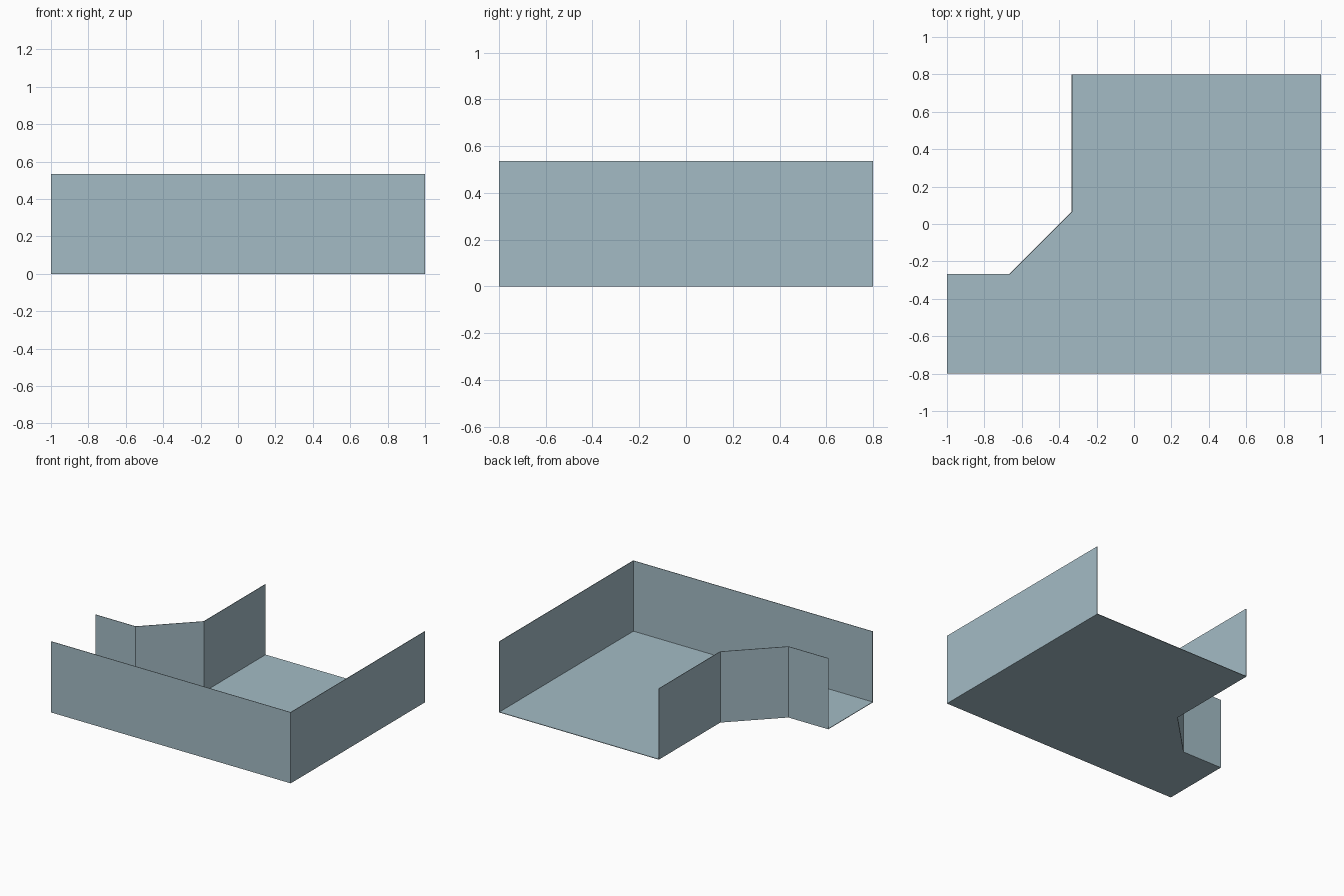
import bpy
import bmesh

if "Cube" in bpy.data.objects:
    bpy.data.objects.remove(bpy.data.objects["Cube"])

HEIGHT = 0.535
THICK = 0.004

# One flat colour
mat = bpy.data.materials.new("pale blue grey")
mat.use_nodes = True
colour = (0.37, 0.50, 0.56, 1)
mat.diffuse_color = colour
mat.node_tree.nodes["Principled BSDF"].inputs["Base Color"].default_value = colour


def sheet(name, build):
    """Thin sheet grown inward from the faces that build() draws."""
    bm = bmesh.new()
    build(bm)
    mesh = bpy.data.meshes.new(name)
    bm.to_mesh(mesh)
    bm.free()
    mesh.materials.append(mat)
    obj = bpy.data.objects.new(name, mesh)
    bpy.context.collection.objects.link(obj)
    mod = obj.modifiers.new("thickness", "SOLIDIFY")
    mod.thickness = THICK
    mod.offset = -1
    mod.use_even_offset = True


def floor_face(path):
    def build(bm):
        face = bm.faces.new([bm.verts.new((x, y, 0)) for x, y in path])
        face.normal_flip()
    return build


def wall_faces(path):
    def build(bm):
        low = [bm.verts.new((x, y, 0)) for x, y in path]
        high = [bm.verts.new((x, y, HEIGHT)) for x, y in path]
        for i in range(len(path) - 1):
            bm.faces.new((low[i], low[i + 1], high[i + 1], high[i]))
    return build


# Plan of the corner, counter-clockwise; the two ends stay open
outer = [(-1, -0.8), (1, -0.8), (1, 0.8)]
inner = [(-0.333, 0.8), (-0.333, 0.067), (-0.667, -0.267), (-1, -0.267)]

sheet("floor", floor_face(outer + inner))
sheet("outer_wall", wall_faces(outer))
sheet("inner_wall", wall_faces(inner))
